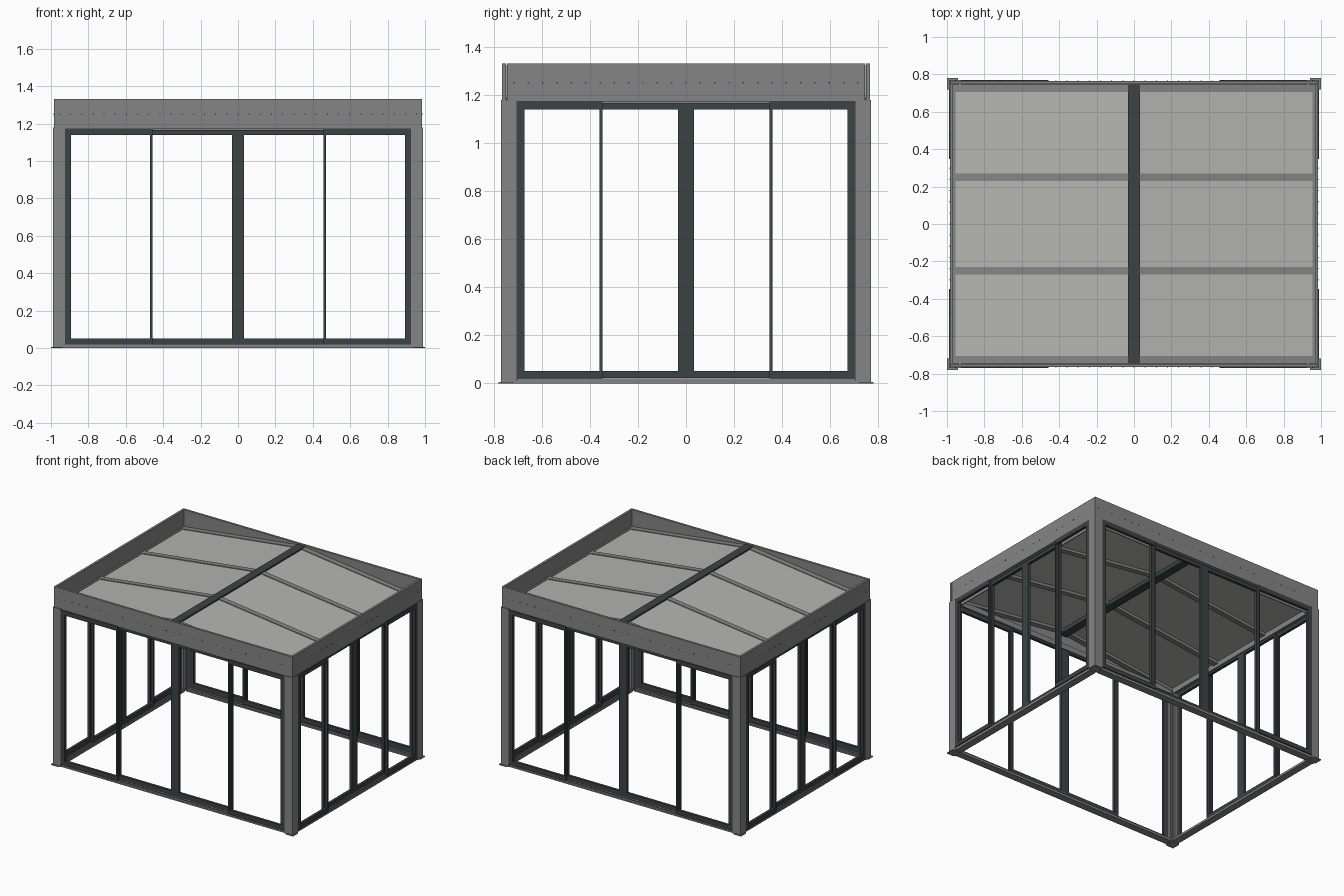
import bpy, bmesh, math
from mathutils import Matrix, Vector

if "Cube" in bpy.data.objects:
    bpy.data.objects.remove(bpy.data.objects["Cube"])


def material(name, rgb):
    m = bpy.data.materials.new(name)
    m.diffuse_color = (*rgb, 1)
    m.use_nodes = True
    m.node_tree.nodes["Principled BSDF"].inputs["Base Color"].default_value = m.diffuse_color
    return m


FRAME = material("mid grey metal", (0.235, 0.235, 0.235))
DARK = material("dark slate metal", (0.045, 0.056, 0.056))
PANEL = material("light grey roof sheet", (0.46, 0.46, 0.445))


def finish(name, bm, mat, matrix=Matrix()):
    bmesh.ops.recalc_face_normals(bm, faces=bm.faces)
    me = bpy.data.meshes.new(name)
    bm.to_mesh(me)
    bm.free()
    me.materials.append(mat)
    ob = bpy.data.objects.new(name, me)
    ob.matrix_world = matrix
    bpy.context.collection.objects.link(ob)
    return ob


def boxes(name, mat, items, matrix=Matrix()):
    """One object from boxes given as (x0, x1, y0, y1, z0, z1)."""
    bm = bmesh.new()
    for x0, x1, y0, y1, z0, z1 in items:
        size = Matrix.Diagonal((abs(x1 - x0), abs(y1 - y0), abs(z1 - z0), 1))
        mid = Matrix.Translation(((x0 + x1) / 2, (y0 + y1) / 2, (z0 + z1) / 2))
        bmesh.ops.create_cube(bm, size=1, matrix=mid @ size)
    return finish(name, bm, mat, matrix)


def prism(name, mat, profile, axis, length):
    """Extrude a closed outline of 3D points along an axis."""
    bm = bmesh.new()
    face = bm.faces.new([bm.verts.new(p) for p in profile])
    res = bmesh.ops.extrude_face_region(bm, geom=[face])
    verts = [v for v in res["geom"] if isinstance(v, bmesh.types.BMVert)]
    bmesh.ops.translate(bm, verts=verts, vec=Vector(axis) * length)
    return finish(name, bm, mat)


# Four walls: each is built facing -y, then turned into place
for k, side in enumerate(("front", "right", "back", "left")):
    turn = Matrix.Rotation(k * math.pi / 2, 4, 'Z')
    d, w = (0.77, 0.925) if k % 2 == 0 else (0.99, 0.705)
    half = w + 0.06 if k % 2 == 0 else w + 0.04

    # fascia board, with a small lip on its inner bottom edge
    boxes(side + "_fascia", FRAME,
          [(-half, half, -d + 0.005, -d + 0.022, 1.17, 1.33)], turn)
    # upper door track and gutter
    boxes(side + "_top_track", FRAME, [
        (-w, w, -d + 0.022, -d + 0.06, 1.172, 1.19),
        (-w, w, -d + 0.054, -d + 0.06, 1.15, 1.172)], turn)
    # floor track with guide ribs
    boxes(side + "_floor_track", FRAME,
          [(-w, w, -d + 0.005, -d + 0.06, 0, 0.01)] +
          [(-w, w, -d + y, -d + y + 0.005, 0.01, 0.021) for y in (0.008, 0.027, 0.05)], turn)

    # row of small fixings on the fascia
    n = round(2 * half / 0.06)
    boxes(side + "_fixings", DARK, [
        (u - 0.003, u + 0.003, -d + 0.004, -d + 0.006, 1.247, 1.253)
        for u in (-half + (i + 0.5) * 2 * half / n for i in range(n))], turn)

    # sliding doors: outer pair in the front channel, inner pair behind
    for s, hand in ((-1, "left"), (1, "right")):
        m = w / 2
        for kind, u0, u1, a, b, y, z0, z1 in (
                ("outer", m - 0.005, w, 0.012, 0.033, 0.0, 0.02, 1.174),
                ("inner", 0.0, m + 0.007, 0.033, 0.012, 0.027, 0.022, 1.166)):
            y0, y1 = -d + y, -d + y + 0.02
            boxes(f"{side}_{hand}_{kind}_door", DARK, [
                (s * u0, s * (u0 + a), y0, y1, z0, z1),
                (s * (u1 - b), s * u1, y0, y1, z0, z1),
                (s * (u0 + a), s * (u1 - b), y0, y1, z0, 0.052),
                (s * (u0 + a), s * (u1 - b), y0, y1, 1.14, z1)], turn)

# Corner posts with grooved inner faces, on foot plates
groove = [(0, 0), (0.065, 0), (0.065, 0.02), (0.055, 0.02), (0.055, 0.028), (0.065, 0.028),
          (0.065, 0.045), (0.055, 0.045), (0.055, 0.055), (0.045, 0.055), (0.045, 0.065),
          (0.028, 0.065), (0.028, 0.055), (0.02, 0.055), (0.02, 0.065), (0, 0.065)]
for sx, a in ((-1, "left"), (1, "right")):
    for sy, b in ((-1, "front"), (1, "back")):
        prism(f"{b}_{a}_post", FRAME,
              [(sx * (0.99 - p), sy * (0.77 - q), 0) for p, q in groove], (0, 0, 1), 1.178)
        boxes(f"{b}_{a}_foot_plate", FRAME,
              [(sx * 0.94, sx * 1.0, sy * 0.72, sy * 0.78, 0, 0.006)])

# Gable roof: ridge beam, sloping sheets and rafters
boxes("ridge_beam", DARK, [(-0.031, 0.031, -0.747, 0.747, 1.275, 1.325)])


def slope(x, z):
    return 1.318 - 0.122 * x + z


for s, hand in ((-1, "left"), (1, "right")):
    def strip(name, mat, y, width, low, high):
        outline = [(0.02, low), (0.968, low), (0.968, high), (0.02, high)]
        prism(name, mat, [(s * x, y - width / 2, slope(x, z)) for x, z in outline],
              (0, 1, 0), width)

    strip(hand + "_roof_sheet", PANEL, 0, 1.49, -0.01, 0)
    for i, y in enumerate((-0.727, -0.25, 0.25, 0.727)):
        strip(f"{hand}_rafter_{i + 1}", FRAME, y, 0.04, -0.03, 0.005)
    # eaves rail carrying the sheets
    boxes(hand + "_eaves_rail", FRAME, [(s * 0.955, s * 0.97, -0.747, 0.747, 1.165, 1.206)])
